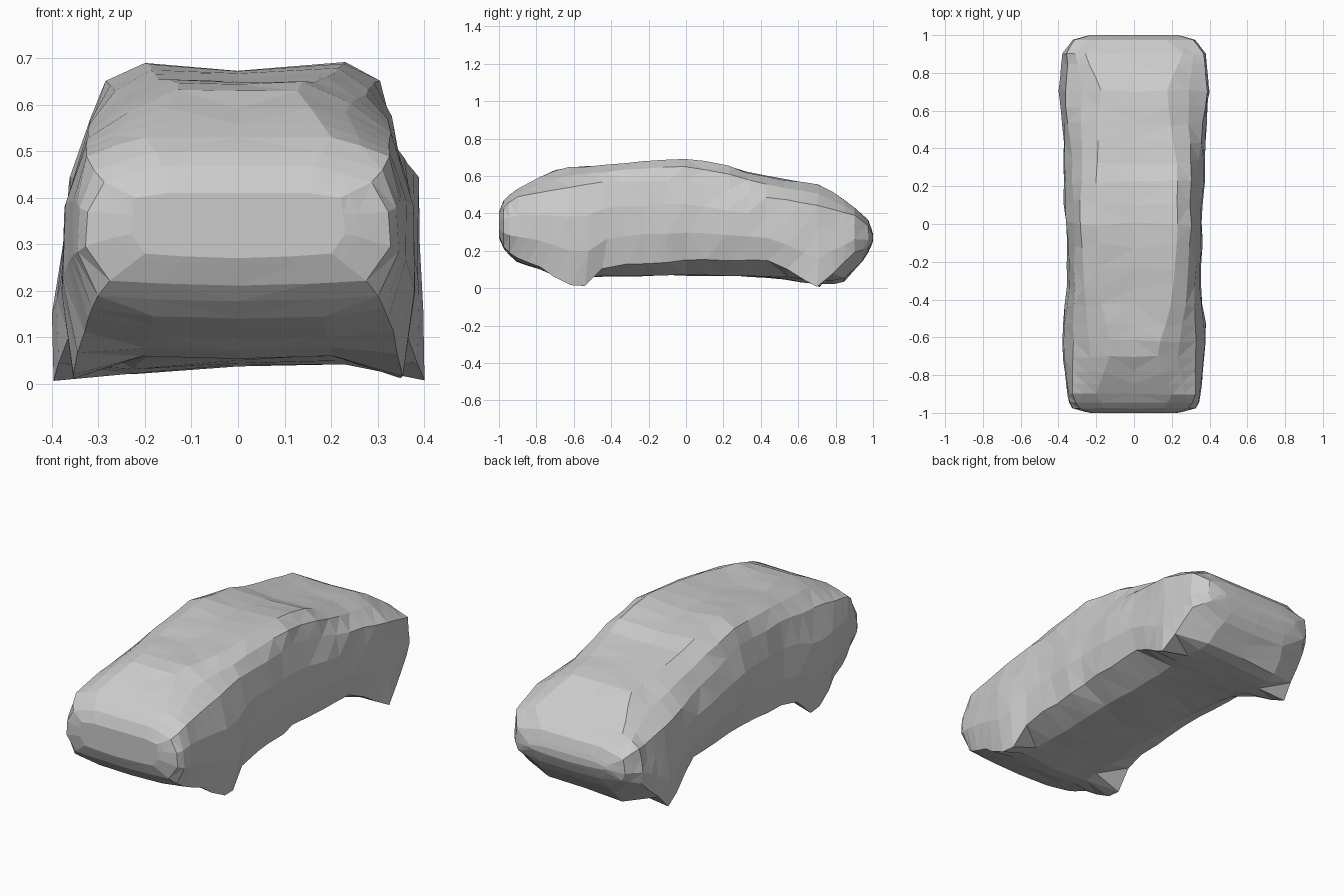
import bpy, bmesh, math, random
from mathutils import Vector

if "Cube" in bpy.data.objects:
    bpy.data.objects.remove(bpy.data.objects["Cube"], do_unlink=True)
random.seed(4)


def curve(*keys):
    """Piecewise linear guide curve: (y, value) keys from front to back."""
    def sample(y):
        for (y_a, v_a), (y_b, v_b) in zip(keys, keys[1:]):
            if y <= y_b:
                return v_a + (v_b - v_a) * (y - y_a) / (y_b - y_a)
        return keys[-1][1]
    return sample


# Guide curves along the length of the body
roof_height = curve((-1, .41), (-.97, .48), (-.9, .53), (-.68, .645), (-.45, .655), (-.15, .685),
                    (.04, .69), (.2, .66), (.33, .62), (.5, .585), (.73, .55), (.9, .43), (.98, .36), (1, .29))
roof_width = curve((-1, .15), (-.9, .2), (-.68, .12), (-.4, .2), (0, .23), (.3, .23),
                   (.7, .17), (.9, .26), (1, .14))
shoulder_height = curve((-1, .4), (-.97, .44), (-.9, .49), (-.68, .53), (-.4, .57), (0, .58),
                        (.3, .51), (.7, .445), (.9, .39), (.98, .33), (1, .28))
shoulder_width = curve((-1, .22), (-.97, .3), (-.9, .325), (-.68, .325), (0, .325), (.3, .335),
                       (.7, .39), (.9, .37), (.98, .31), (1, .22))
waist_width = curve((-1, .23), (-.98, .325), (-.94, .347), (-.75, .37), (-.58, .385), (-.35, .35),
                    (.2, .37), (.45, .375), (.7, .397), (.9, .38), (.98, .32), (1, .23))
sill_height = curve((-1, .28), (-.97, .21), (-.92, .17), (-.75, .1), (-.65, .02), (-.53, .012),
                    (-.42, .12), (0, .15), (.45, .15), (.7, 0), (.9, .19), (.98, .22), (1, .26))
sill_width = curve((-1, .2), (-.97, .29), (-.92, .31), (-.6, .36), (-.42, .335), (0, .33),
                   (.45, .35), (.7, .4), (.9, .365), (.98, .3), (1, .2))
belly_height = curve((-1, .27), (-.97, .2), (-.9, .14), (-.7, .07), (-.6, .05), (-.45, .06),
                     (0, .07), (.45, .06), (.7, .04), (.83, .035), (.95, .15), (.98, .2), (1, .25))
# The right side of the tail is narrower at the shoulder and lower underneath
tail = curve((-1, 0), (.3, 0), (.7, 1), (.85, 1), (.95, 0), (1, 0))
cabin = curve((-1, 0), (-.7, 0), (-.3, 1), (.3, 1), (.6, 0), (1, 0))


def half_section(y, side):
    """Cross-section from belly centre, up one side, to roof centre."""
    belly, roof = belly_height(y), roof_height(y)
    sill = Vector((sill_width(y), sill_height(y)))
    shoulder = Vector((shoulder_width(y), shoulder_height(y)))
    crown = Vector((roof_width(y), roof))
    waist = waist_width(y)
    upper_waist = waist * .985
    belly_side = belly + .004
    if side < 0:
        shoulder -= Vector((.025, .03)) * tail(y) + Vector((.008, .01)) * cabin(y)
        crown.x -= .03 * cabin(y)
        upper_waist -= .015 * tail(y)
        belly_side -= .02 * tail(y)
    rise = shoulder.y - sill.y
    dish = .015 * max(0, 1 - abs(y) * 1.4)
    bulge = Vector((.022, .02)) * (1 - abs(y))
    points = [
        (0, belly), (sill.x * .58, belly_side), sill,
        (waist, sill.y + rise * .35), (upper_waist, sill.y + rise * .7),
        shoulder, shoulder.lerp(crown, .5) + bulge, crown, (0, roof - dish),
    ]
    return [(side * x, z) for x, z in points]


def jitter(amount):
    return random.uniform(-amount, amount)


# Lofted body with a slightly dented surface
STATIONS = 28
bm = bmesh.new()
rings = []
for step in range(STATIONS + 1):
    y = math.sin(math.pi * (step / STATIONS - .5))
    outline = half_section(y, 1) + half_section(y, -1)[-2:0:-1]
    rough = .006 * (1 - y * y)
    ring = []
    for x, z in outline:
        z_new = max(0, z + jitter(rough * .7))
        ring.append(bm.verts.new((x + jitter(rough), y + jitter(rough * 3), z_new)))
    rings.append(ring)

for back, front in zip(rings[1:], rings):
    count = len(front)
    for i in range(count):
        j = (i + 1) % count
        bm.faces.new((front[i], front[j], back[j], back[i]))
bm.faces.new(rings[0])
bm.faces.new(rings[-1])
bmesh.ops.recalc_face_normals(bm, faces=bm.faces)
bmesh.ops.triangulate(bm, faces=bm.faces, quad_method='SHORT_EDGE')

mesh = bpy.data.meshes.new("car_body")
bm.to_mesh(mesh)
bm.free()
body = bpy.data.objects.new("car_body", mesh)
bpy.context.collection.objects.link(body)

# Plain grey paint
paint = bpy.data.materials.new("plain_grey")
paint.use_nodes = True
grey = (.6, .6, .6, 1)
paint.diffuse_color = grey
paint.node_tree.nodes["Principled BSDF"].inputs["Base Color"].default_value = grey
mesh.materials.append(paint)
